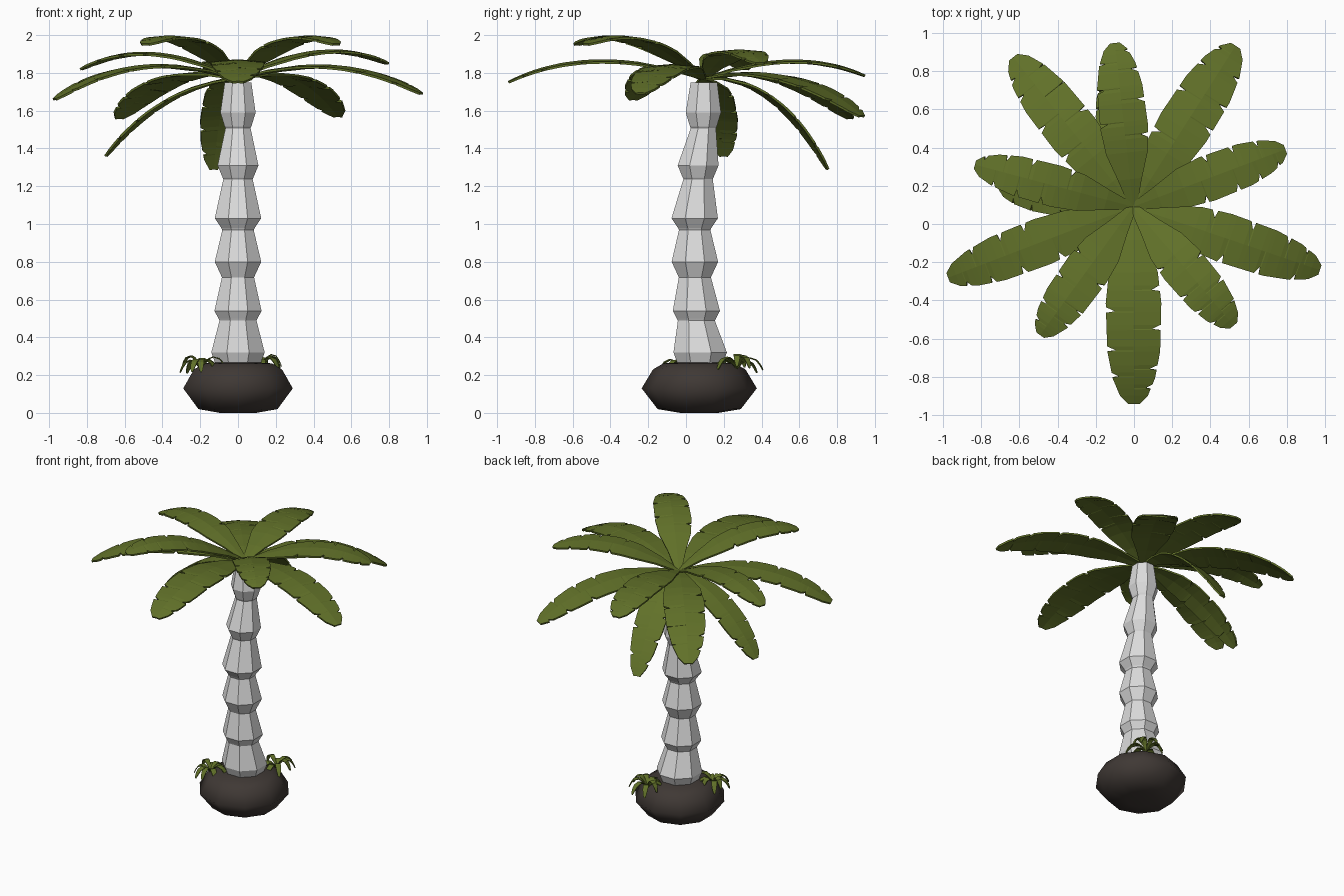
import bpy, math, random
from mathutils import Vector

random.seed(4)
cube = bpy.data.objects.get("Cube")
if cube:
    bpy.data.objects.remove(cube)


def material(name, rgb):
    m = bpy.data.materials.new(name)
    m.use_nodes = True
    m.diffuse_color = (*rgb, 1)
    bsdf = m.node_tree.nodes["Principled BSDF"]
    bsdf.inputs["Base Color"].default_value = (*rgb, 1)
    bsdf.inputs["Roughness"].default_value = 0.9
    return m


GREEN = material("leaf green", (0.12, 0.165, 0.022))
BARK = material("pale bark", (0.72, 0.72, 0.72))
EARTH = material("dark earth", (0.05, 0.04, 0.035))


def make_object(name, verts, faces, mat):
    mesh = bpy.data.meshes.new(name)
    mesh.from_pydata(verts, [], faces)
    mesh.materials.append(mat)
    obj = bpy.data.objects.new(name, mesh)
    bpy.context.collection.objects.link(obj)
    return obj


def stacked_rings(name, rings, sides, mat, turn=0.5):
    """Closed body through rings of (centre y, z, radius)."""
    verts, faces = [], []
    for cy, z, r in rings:
        for k in range(sides):
            a = math.tau * (k + turn) / sides
            verts.append((r * math.cos(a), cy + r * math.sin(a), z))
    for i in range(len(rings) - 1):
        for k in range(sides):
            a, b = i * sides + k, i * sides + (k + 1) % sides
            faces.append((a, b, b + sides, a + sides))
    faces.append(tuple(reversed(range(sides))))
    faces.append(tuple(range(len(verts) - sides, len(verts))))
    return make_object(name, verts, faces, mat)


# Earth mound
mound = stacked_rings("earth_mound", [
    (0.07, 0.0, 0.1), (0.07, 0.02, 0.22), (0.07, 0.13, 0.305),
    (0.07, 0.23, 0.245), (0.07, 0.262, 0.19), (0.07, 0.27, 0.06)], 10, EARTH)
for p in mound.data.polygons:
    p.use_smooth = True

# Trunk: each segment flares just above its foot, then narrows upward
segments = [  # foot z, flare z, foot radius, flare radius, centre y
    (0.25, 0.32, 0.125, 0.153, 0.075),
    (0.5, 0.54, 0.112, 0.135, 0.055),
    (0.73, 0.8, 0.098, 0.133, 0.047),
    (0.98, 1.03, 0.096, 0.133, 0.046),
    (1.25, 1.31, 0.09, 0.117, 0.064),
    (1.52, 1.59, 0.078, 0.101, 0.092)]
rings = []
for i, (z, flare_z, r, flare_r, cy) in enumerate(segments):
    if i:
        rings.append((cy, z - 0.012, r - 0.006))
    rings += [(cy, z, r), (cy, flare_z, flare_r)]
rings.append((0.095, 1.75, 0.076))
stacked_rings("trunk", rings, 8, BARK)


def interpolate(table, t):
    for (a, va), (b, vb) in zip(table, table[1:]):
        if t <= b:
            return va + (vb - va) * (t - a) / (b - a)
    return table[-1][1]


OUTLINE = [(0, 0.15), (0.15, 0.5), (0.3, 0.88), (0.45, 1),
           (0.7, 0.95), (0.85, 0.76), (0.95, 0.5), (1, 0.2)]


def blade(name, root, mid, tip, width, notches=((), ()), thickness=0.012):
    """Leaf along a parabola through three points, with torn edges."""
    root, mid, tip = Vector(root), Vector(mid), Vector(tip)
    stations = {t for t, _ in OUTLINE}
    for n in notches[0] + notches[1]:
        stations |= {n - 0.022, n, n + 0.006}
    across = Vector((root.y - tip.y, tip.x - root.x, 0)).normalized()
    verts, faces = [], []
    for t in sorted(stations):
        p = (root * (1 - t) * (1 - 2 * t) + mid * 4 * t * (1 - t)
             + tip * t * (2 * t - 1))
        half = width / 2 * interpolate(OUTLINE, t)
        left, right = (half * (0.68 if t in cut else 1) for cut in notches)
        rib = Vector((0, 0, 0.04 * half))
        verts += [p + across * left - rib, p + rib, p - across * right - rib]
    for i in range(0, len(verts) - 3, 3):
        for j in (i, i + 1):
            faces.append((j, j + 1, j + 4, j + 3))
    obj = make_object(name, verts, faces, GREEN)
    solid = obj.modifiers.new("thickness", "SOLIDIFY")
    solid.thickness = thickness
    solid.offset = 0
    return obj


# Crown of fronds: tip position, height at mid length, width
fronds = [
    ((0.97, -0.24, 1.69), 1.83, 0.26),
    ((0.79, 0.39, 1.85), 1.91, 0.24),
    ((0.53, 0.93, 1.57), 1.77, 0.28),
    ((-0.1, 0.945, 1.785), 1.86, 0.25),
    ((-0.63, 0.87, 1.56), 1.77, 0.27),
    ((-0.83, 0.31, 1.82), 1.90, 0.22),
    ((-0.97, -0.28, 1.66), 1.83, 0.25),
    ((-0.49, -0.58, 1.95), 1.97, 0.24),
    ((0.0, -0.94, 1.75), 1.86, 0.29),
    ((0.52, -0.53, 1.95), 1.97, 0.24),
    ((-0.13, 0.75, 1.29), 1.67, 0.22),
    ((-0.7, 0.2, 1.36), 1.65, 0.22)]
crown = Vector((-0.005, 0.09, 1.77))
for i, (tip, mid_z, width) in enumerate(fronds):
    mid = crown.lerp(Vector(tip), 0.54)
    mid.z = mid_z
    tears = [tuple(t + random.uniform(-0.03, 0.03) for t in row)
             for row in ((0.39, 0.6, 0.79, 0.92), (0.5, 0.68, 0.85))]
    if i % 2:
        tears.reverse()
    blade(f"frond_{i + 1}", crown, mid, tip, width, tears)

# Small tufts growing on the mound
for name, x, y in (("right_tuft", -0.2, -0.03), ("back_tuft", 0.12, 0.27)):
    for k in range(9):
        a = math.tau * k / 9 + random.uniform(-0.15, 0.15)
        reach = random.uniform(0.1, 0.14)
        out = Vector((math.cos(a), math.sin(a), 0)) * reach
        base = Vector((x, y, 0.235))
        rise = random.uniform(0.04, 0.075)
        blade(f"{name}_blade_{k + 1}", base,
              base + out * 0.55 + Vector((0, 0, rise)),
              base + out + Vector((0, 0, rise - 0.065)), 0.036,
              thickness=0.005)
